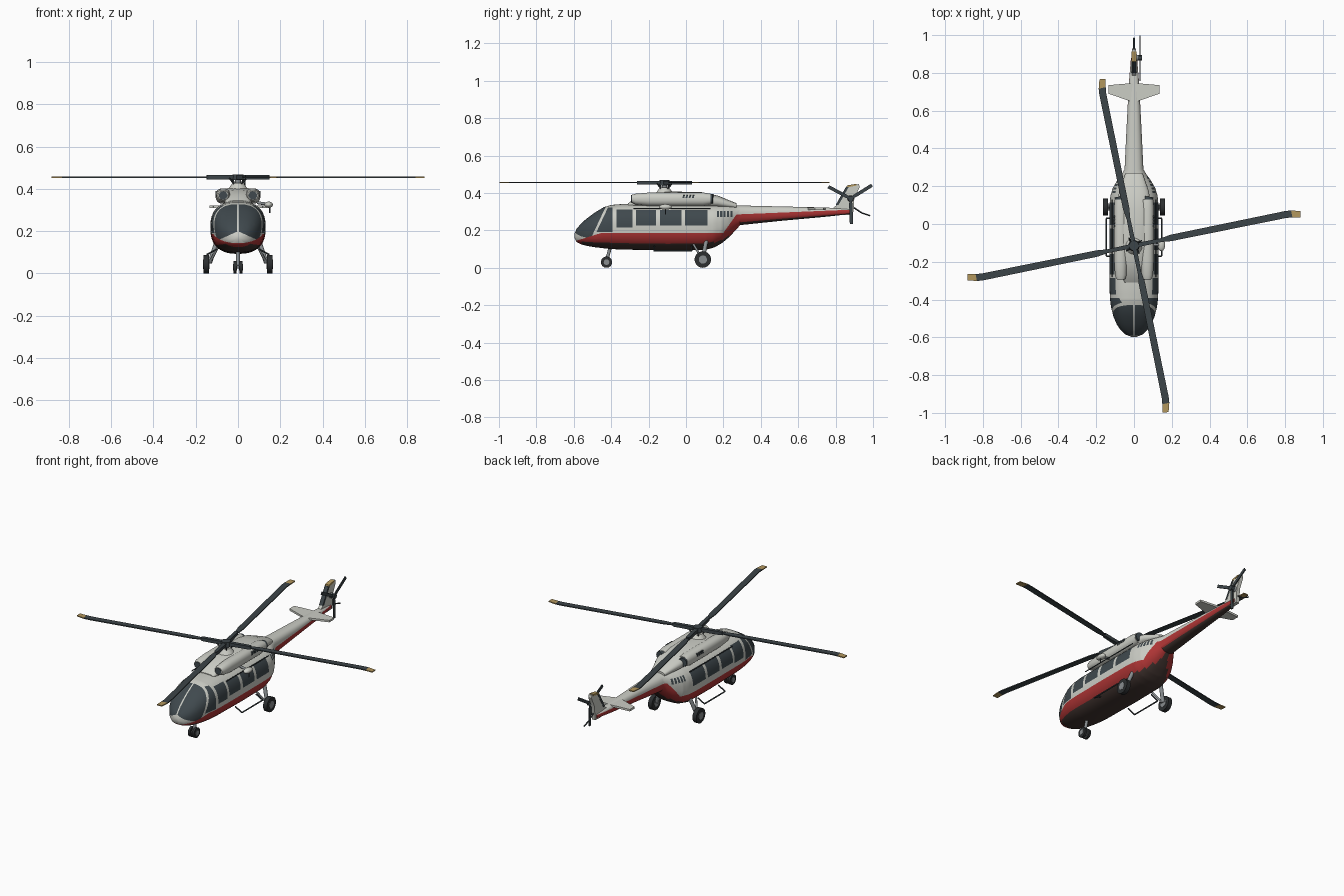
import bpy, bmesh, math
from mathutils import Matrix, Vector

if "Cube" in bpy.data.objects:
    bpy.data.objects.remove(bpy.data.objects["Cube"])

def material(name, r, g, b):
    m = bpy.data.materials.new(name)
    m.diffuse_color = (r, g, b, 1)
    m.use_nodes = True
    m.node_tree.nodes["Principled BSDF"].inputs["Base Color"].default_value = m.diffuse_color
    return m

WHITE = material("pale_grey", .60, .61, .56)
RED = material("red", .42, .035, .035)
GLASS = material("dark_glass", .05, .066, .075)
BELLY = material("dark_brown", .055, .035, .03)
ROTOR = material("rotor_grey", .045, .058, .065)
GOLD = material("gold", .45, .31, .11)
METAL = material("metal_grey", .25, .27, .28)
BLACK = material("tyre_black", .025, .028, .03)

def finish(name, bm, mats, angle=35):
    bmesh.ops.recalc_face_normals(bm, faces=bm.faces[:])
    me = bpy.data.meshes.new(name)
    bm.to_mesh(me)
    bm.free()
    ob = bpy.data.objects.new(name, me)
    bpy.context.collection.objects.link(ob)
    for m in mats:
        me.materials.append(m)
    bpy.ops.object.select_all(action='DESELECT')
    ob.select_set(True)
    bpy.context.view_layer.objects.active = ob
    bpy.ops.object.shade_smooth_by_angle(angle=math.radians(angle))
    return ob

def loft(sections, n=40, power=2.5, x=0):
    """Superellipse rings along y from (y, bottom, top, half width)."""
    bm, rings = bmesh.new(), []
    for y, lo, hi, w in sections:
        ring = []
        for i in range(n):
            a = math.tau * (i + .5) / n
            c, s = math.cos(a), math.sin(a)
            px = math.copysign(abs(c) ** (2 / power), c) * w
            pz = math.copysign(abs(s) ** (2 / power), s) * (hi - lo) / 2
            ring.append(bm.verts.new((x + px, y, (lo + hi) / 2 + pz)))
        rings.append(ring)
    for a, b in zip(rings, rings[1:]):
        for i in range(n):
            bm.faces.new((a[i], a[(i + 1) % n], b[(i + 1) % n], b[i]))
    bm.faces.new(rings[0])
    bm.faces.new(rings[-1])
    bmesh.ops.recalc_face_normals(bm, faces=bm.faces[:])
    return bm

def rod(name, a, b, r1, mat, r2=None, n=16):
    a, b = Vector(a), Vector(b)
    d = b - a
    bm = bmesh.new()
    bmesh.ops.create_cone(bm, cap_ends=True, segments=n, radius1=r1,
                          radius2=r1 if r2 is None else r2, depth=d.length,
                          matrix=Matrix.Translation((a + b) / 2) @ d.to_track_quat('Z', 'Y').to_matrix().to_4x4())
    return finish(name, bm, [mat])

def prism(name, pts, t, mat, matrix):
    bm = bmesh.new()
    lo = [bm.verts.new(matrix @ Vector((p[0], p[1], -t / 2))) for p in pts]
    hi = [bm.verts.new(matrix @ Vector((p[0], p[1], t / 2))) for p in pts]
    bm.faces.new(lo)
    bm.faces.new(hi)
    for i in range(len(pts)):
        j = (i + 1) % len(pts)
        bm.faces.new((lo[i], lo[j], hi[j], hi[i]))
    return finish(name, bm, [mat])

def ball(name, loc, size, mat):
    bm = bmesh.new()
    bmesh.ops.create_uvsphere(bm, u_segments=20, v_segments=12, radius=1,
                              matrix=Matrix.Translation(loc) @ Matrix.Diagonal((*size, 1)))
    return finish(name, bm, [mat])

SIDE = Matrix(((0, 0, 1, 0), (1, 0, 0, 0), (0, 1, 0, 0), (0, 0, 0, 1)))  # local xy -> yz

# Fuselage and tail boom in one loft
bm = loft([(-.597, .16, .18, .015), (-.585, .138, .208, .045), (-.56, .125, .238, .072), (-.53, .117, .264, .092),
           (-.49, .11, .294, .109), (-.44, .104, .324, .122), (-.40, .1, .336, .127), (-.34, .097, .341, .13),
           (-.1, .093, .342, .131), (.1, .095, .34, .13), (.15, .108, .339, .125), (.19, .13, .337, .113),
           (.23, .163, .336, .09), (.26, .195, .334, .068), (.29, .228, .333, .05), (.5, .25, .328, .04),
           (.75, .273, .322, .027), (.88, .287, .314, .016)], n=48)

def cut(co, no, y0=-2, y1=2):
    faces = [f for f in bm.faces if y0 < f.calc_center_median().y < y1]
    geom = set(faces)
    for f in faces:
        geom.update(f.edges)
        geom.update(f.verts)
    bmesh.ops.bisect_plane(bm, geom=list(geom), dist=1e-5, plane_co=co, plane_no=no)

def cut_line(p, q, y0=-2, y1=2):
    cut((0, *p), (0, q[1] - p[1], p[0] - q[0]), y0, y1)

# Window openings (y0, y1, z0, z1) and rear grille slots
windows = [(-.372, -.285, .215, .312), (-.268, -.16, .225, .308), (-.138, -.025, .225, .308), (-.005, .115, .225, .308)]
windows += [(.165 + .018 * i, .176 + .018 * i, .272, .304) for i in range(5)]
for y in (-.392, -.2, .14, .27, *[w[k] for w in windows for k in (0, 1)]):
    cut((0, y, 0), (0, 1, 0))
for z in (.215, .312):
    cut((0, 0, z), (0, 0, 1), -.372, -.285)
for z in (.225, .308):
    cut((0, 0, z), (0, 0, 1), -.27, .14)
for z in (.272, .304):
    cut((0, 0, z), (0, 0, 1), .14, .27)
cut((0, 0, .187), (0, 0, 1), -.5, .27)
cut_line((-.6, .14), (-.45, .187), -1, -.4)
cut_line((.2, .187), (.27, .285), .14, .32)
cut_line((.27, .285), (.87, .31), .2, 2)
# Windscreen: slanted posts, centre post and pointed sill
for off in (0, .014):
    cut_line((-.505 + off, .165), (-.425 + off, .335), -1, -.392)
for x in (-.004, .004):
    cut((x, 0, 0), (1, 0, 0), -1, -.392)
for s in (-1, 1):
    cut((0, 0, .2), (s * .45, 0, 1), -1, -.47)
cut((0, 0, .192), (0, 0, 1), -.5, -.392)
cut((0, 0, .322), (0, 0, 1), -.46, -.392)

def paint(f):
    x, y, z = f.calc_center_median()
    if f.normal.z < -.66 and y > -.56:
        return 3
    if z < max(min(.187, .14 + (y + .6) * .3133), min(.187 + (y - .2) * 1.4, .285 + (y - .27) * .0417)):
        return 1
    if y < -.392:
        post = -.505 + (z - .165) * .4706
        if y < post:
            return 2 if abs(x) > .004 and z > .2 - .45 * abs(x) else 0
        return 2 if y > post + .014 and .192 < z < .322 else 0
    return 2 if any(a < y < b and c < z < d for a, b, c, d in windows) else 0

bm.normal_update()
for f in bm.faces:
    f.material_index = paint(f)
finish("fuselage", bm, [WHITE, RED, GLASS, BELLY])

# Engine cowling with two nacelles, intakes, exhausts and vents
finish("cowling", loft([(-.31, .32, .345, .05), (-.27, .32, .372, .065), (-.2, .32, .395, .078), (-.11, .32, .408, .085),
                        (.08, .32, .405, .088), (.17, .32, .386, .08), (.27, .315, .345, .045)], 32), [WHITE])
for s in (-1, 1):
    x = .07 * s
    finish("nacelle", loft([(-.29, .348, .39, .024), (-.27, .338, .396, .031), (-.2, .33, .402, .035),
                            (.09, .33, .403, .036), (.13, .338, .396, .032)], 24, 2.3, x), [WHITE])
    rod("intake", (x, -.293, .369), (x, -.28, .369), .02, GLASS)
    rod("exhaust", (x, .10, .368), (x * 1.1, .145, .368), .026, GLASS)
    for i in range(4):
        y = -.02 + .017 * i
        prism("cowl_vent", [(y, .372), (y + .01, .372), (y + .015, .39), (y + .005, .39)], .008, GLASS,
              Matrix.Translation((.1035 * s, 0, 0)) @ SIDE)

# Main rotor
HUB = Vector((0, -.115, .455))
rod("mast_fairing", (0, -.115, .395), (0, -.115, .428), .05, WHITE, .025, 24)
rod("mast", (0, -.115, .42), (0, -.115, .46), .014, METAL)
rod("rotor_hub", HUB - Vector((0, 0, .014)), HUB + Vector((0, 0, .014)), .03, ROTOR, .026, 24)
for k in range(4):
    turn = Matrix.Translation(HUB) @ Matrix.Rotation(math.radians(11.6 + 90 * k), 4, 'Z')
    prism("rotor_arm", [(.0, -.012), (.14, -.01), (.15, -.006), (.15, .006), (.14, .01), (0, .012)], .02, ROTOR, turn)
    rod("pitch_link", turn @ Vector((.045, .018, -.004)), turn @ Vector((.02, .012, -.035)), .004, ROTOR, n=8)
    prism("main_blade", [(.13, -.008), (.2, -.016), (.82, -.018), (.852, -.022), (.852, .016), (.82, .019),
                         (.2, .018), (.13, .008)], .006, ROTOR, turn)
    prism("blade_tip", [(.852, -.022), (.895, -.03), (.9, .002), (.852, .016)], .006, GOLD, turn)

# Tail: fin, stabiliser, rotor and skid
prism("tail_fin", [(.775, .31), (.805, .335), (.862, .436), (.925, .447), (.928, .43), (.9, .37), (.893, .283), (.84, .281)],
      .022, WHITE, SIDE)
prism("fin_leading_edge", [(.8, .335), (.855, .432), (.87, .432), (.815, .335)], .025, ROTOR, SIDE)
prism("fin_cap", [(.858, .431), (.86, .44), (.912, .449), (.912, .44), (.87, .431)], .026, GOLD, SIDE)
prism("stabiliser", [(-.135, .69), (-.02, .65), (.02, .65), (.135, .69), (.135, .735), (.02, .745), (-.02, .745), (-.135, .735)],
      .012, WHITE, Matrix.Translation((0, 0, .316)))
rod("tail_gearbox", (0, .88, .37), (.024, .88, .37), .02, METAL, .014)
rod("tail_rotor_hub", (.02, .88, .37), (.042, .88, .37), .015, ROTOR)
for a in (32, 152, 272):
    prism("tail_blade", [(0, -.005), (.03, -.009), (.135, -.009), (.135, .009), (.03, .009), (0, .005)], .006, ROTOR,
          Matrix.Translation((.032, .88, .37)) @ SIDE @ Matrix.Rotation(math.radians(a), 4, 'Z'))
rod("tail_skid", (0, .885, .33), (0, .94, .293), .004, ROTOR, n=8)
rod("tail_skid_end", (0, .94, .293), (0, .985, .278), .004, ROTOR, n=8)

# Landing gear
def wheel(name, x, y, r, w):
    rod(name, (x - w / 2, y, r), (x + w / 2, y, r), r, BLACK, n=28)
    rod(name + "_rim", (x - w / 2 - .002, y, r), (x + w / 2 + .002, y, r), r * .5, METAL, n=20)

rod("nose_strut", (0, -.405, .11), (0, -.425, .035), .009, METAL)
rod("nose_axle", (-.02, -.425, .03), (.02, -.425, .03), .006, METAL)
for s in (-1, 1):
    wheel("nose_wheel", .014 * s, -.425, .03, .014)
    wheel("main_wheel", .15 * s, .09, .044, .026)
    rod("main_strut", (.1 * s, .11, .15), (.134 * s, .09, .05), .011, METAL)
    rod("main_brace", (.095 * s, .04, .125), (.134 * s, .085, .05), .006, METAL)
    # Boarding step
    rod("step_bar", (.146 * s, -.17, .09), (.146 * s, .03, .09), .004, ROTOR, n=8)
    for y in (-.17, .03):
        rod("step_arm", (.1 * s, y, .115), (.146 * s, y, .09), .004, ROTOR, n=8)
    # Sliding door rail
    rod("door_rail", (.117 * s, -.28, .316), (.117 * s, .13, .316), .003, ROTOR, n=8)

# Hoist on the right side
ball("hoist", (.145, -.11, .325), (.02, .034, .015), WHITE)
rod("hoist_arm", (.09, -.11, .335), (.145, -.11, .327), .007, METAL)
rod("hoist_hook", (.15, -.11, .315), (.15, -.11, .285), .003, ROTOR, n=8)
